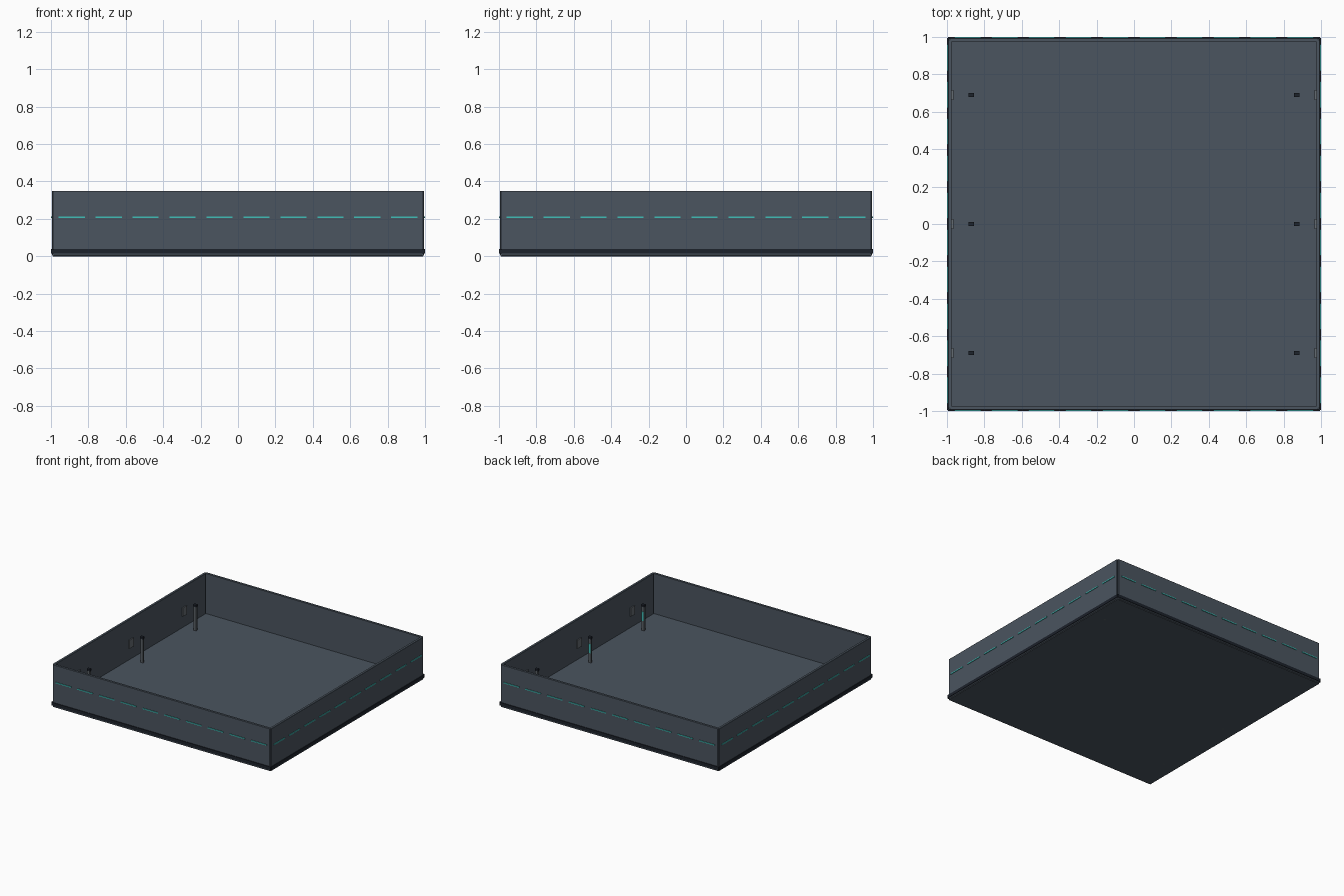
import bpy
from math import pi
from mathutils import Matrix, Vector

if "Cube" in bpy.data.objects:
    bpy.data.objects.remove(bpy.data.objects["Cube"])


def material(name, rgb):
    m = bpy.data.materials.new(name)
    m.diffuse_color = (*rgb, 1)
    m.use_nodes = True
    m.node_tree.nodes["Principled BSDF"].inputs["Base Color"].default_value = m.diffuse_color
    return m


PANEL = material("slate panel", (0.07, 0.09, 0.115))
DARK = material("dark trim", (0.012, 0.016, 0.024))
TEAL = material("teal light", (0.05, 0.52, 0.48))
POST = material("post metal", (0.10, 0.115, 0.13))
PAD = material("pad metal", (0.13, 0.15, 0.17))


def box(name, lo, hi, mat, turn=0, bevel=0):
    """Box between two corners, turned about the world z axis."""
    lo, hi = Vector(lo), Vector(hi)
    bpy.ops.mesh.primitive_cube_add(size=1)
    ob = bpy.context.object
    ob.name = name
    ob.data.transform(Matrix.Rotation(turn, 4, 'Z')
                      @ Matrix.Translation((lo + hi) / 2)
                      @ Matrix.Diagonal((*(hi - lo), 1)))
    ob.data.materials.append(mat)
    if bevel:
        b = ob.modifiers.new("edge", 'BEVEL')
        b.width = bevel
        b.segments = 1
    return ob


# Floor plate
box("floor", (-0.99, -0.99, 0), (0.99, 0.99, 0.02), PANEL)

# Four sides: wall, dark skirting and a row of dashes
for side, label in enumerate(("front", "right", "back", "left")):
    a = side * pi / 2
    box(label + "_wall", (-0.985, -0.995, 0.005), (0.985, -0.975, 0.35), PANEL, a, 0.002)
    box(label + "_skirting", (-0.995, -1.0, 0.015), (0.995, -0.99, 0.04), DARK, a)
    for i in range(10):
        x = (i - 4.5) * 0.1975
        box(f"{label}_dash_{i}", (x - 0.07, -1.0, 0.205), (x + 0.07, -0.993, 0.213), TEAL, a)

# Dark corner joints between the walls
for x in (-0.98, 0.98):
    for y in (-0.98, 0.98):
        box("corner_joint", (x - 0.007, y - 0.007, 0.02), (x + 0.007, y + 0.007, 0.348), DARK)

# Posts with caps and light strips, and the pads on the side walls
for s in (-1, 1):
    for y in (-0.69, 0, 0.69):
        x = 0.87 * s
        box("post", (x - 0.011, y - 0.009, 0), (x + 0.011, y + 0.009, 0.217), POST)
        box("post_cap", (x - 0.014, y - 0.011, 0.215), (x + 0.014, y + 0.011, 0.232), DARK)
        box("post_light", (x - 0.008, y + 0.008, 0.10), (x + 0.008, y + 0.011, 0.175), TEAL)
        px = 0.972 * s
        box("wall_pad", (px - 0.006, y - 0.027, 0.115), (px + 0.006, y + 0.027, 0.185), PAD)
